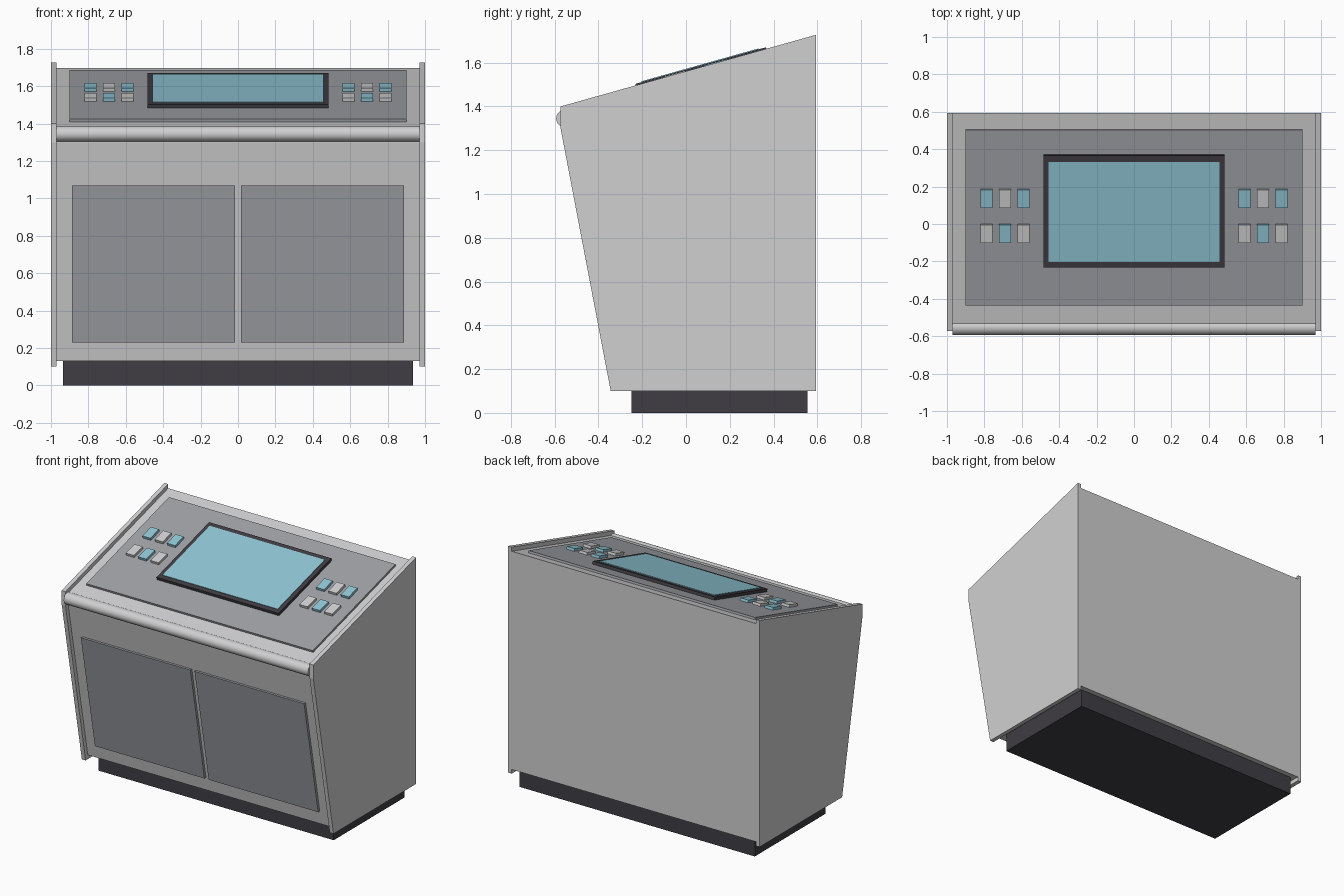
import bpy
import bmesh
from math import atan2, cos, sin, pi

if "Cube" in bpy.data.objects:
    bpy.data.objects.remove(bpy.data.objects["Cube"], do_unlink=True)


def material(name, r, g, b):
    m = bpy.data.materials.new(name)
    m.use_nodes = True
    m.diffuse_color = (r, g, b, 1)
    m.node_tree.nodes["Principled BSDF"].inputs["Base Color"].default_value = (r, g, b, 1)
    return m


LIGHT = material("light grey", 0.63, 0.63, 0.64)
MID = material("mid grey", 0.35, 0.36, 0.385)
DARK = material("charcoal", 0.05, 0.047, 0.056)
BLUE = material("screen blue", 0.28, 0.57, 0.67)


def extrude(name, profile, x0, x1, mat, smooth=False):
    """Solid made by sweeping a (y, z) outline from x0 to x1."""
    bm = bmesh.new()
    face = bm.faces.new([bm.verts.new((x0, y, z)) for y, z in profile])
    swept = bmesh.ops.extrude_face_region(bm, geom=[face])["geom"]
    verts = [g for g in swept if isinstance(g, bmesh.types.BMVert)]
    bmesh.ops.translate(bm, verts=verts, vec=(x1 - x0, 0, 0))
    bmesh.ops.recalc_face_normals(bm, faces=bm.faces)
    mesh = bpy.data.meshes.new(name)
    bm.to_mesh(mesh)
    bm.free()
    mesh.materials.append(mat)
    obj = bpy.data.objects.new(name, mesh)
    bpy.context.collection.objects.link(obj)
    if smooth:
        bpy.ops.object.select_all(action="DESELECT")
        obj.select_set(True)
        bpy.context.view_layer.objects.active = obj
        bpy.ops.object.shade_smooth_by_angle()
    return obj


# Side outline: upright lip, sloping desk top, front tapering in to the floor
FRONT, BACK = -0.573, 0.593
LIP_LOW, LIP_TOP, REAR_TOP = 1.30, 1.40, 1.727
FOOT_Y, FOOT_Z = -0.344, 0.10
SLOPE = (REAR_TOP - LIP_TOP) / (BACK - FRONT)
TILT = atan2(REAR_TOP - LIP_TOP, BACK - FRONT)
TAPER = (FOOT_Y - FRONT) / (LIP_LOW - FOOT_Z)


def top_z(y):
    return LIP_TOP + (y - FRONT) * SLOPE


def front_y(z):
    return FRONT + (LIP_LOW - z) * TAPER


def desk_slab(name, x0, x1, y0, y1, low, high, mat):
    """Slab parallel to the desk; low and high are depths from the panel tops."""
    def point(y, h):
        return (y - h * sin(TILT), top_z(y) + h * cos(TILT))
    extrude(name, [point(y0, low), point(y1, low), point(y1, high), point(y0, high)],
            x0, x1, mat)


# Side panels
panel = [(FOOT_Y, FOOT_Z), (BACK, FOOT_Z), (BACK, REAR_TOP),
         (FRONT, LIP_TOP), (FRONT, LIP_LOW)]
for side, s in (("left", 1), ("right", -1)):
    extrude(side + "_side_panel", panel, s * 0.97, s * 1.0, LIGHT)

# Cabinet body, set in from the side panels at the front and top
INSET, BASE_TOP = 0.03, 0.13
extrude("cabinet_body",
        [(front_y(BASE_TOP) + INSET, BASE_TOP), (BACK, BASE_TOP), (BACK, REAR_TOP - INSET),
         (FRONT + INSET, top_z(FRONT + INSET) - INSET), (FRONT + INSET, LIP_LOW)],
        -0.97, 0.97, LIGHT)

# Plinth
extrude("plinth", [(-0.249, 0), (0.555, 0), (0.555, BASE_TOP), (-0.249, BASE_TOP)],
        -0.935, 0.935, DARK)

# Doors on the tapering front
for side, s in (("left", 1), ("right", -1)):
    door = [(front_y(z) + d, z) for z, d in
            ((0.23, 0.032), (1.07, 0.032), (1.07, 0.012), (0.23, 0.012))]
    extrude(side + "_door", door, s * 0.017, s * 0.887, MID)

# Rounded hand rail along the front lip
rail = [(-0.552 + 0.041 * cos(2 * pi * i / 32), 1.345 + 0.041 * sin(2 * pi * i / 32))
        for i in range(32)]
extrude("hand_rail", rail, -0.97, 0.97, LIGHT, smooth=True)

# Control desk, screen frame and screen
desk_slab("control_desk", -0.9, 0.9, -0.44, 0.498, -0.035, -0.014, MID)
desk_slab("screen_frame", -0.485, 0.485, -0.23, 0.367, -0.016, 0.007, DARK)
desk_slab("screen", -0.457, 0.457, -0.2, 0.334, 0.0, 0.011, BLUE)

# Buttons in two alternating rows on each side
for side, s in (("left", 1), ("right", -1)):
    for row, y in enumerate((-0.1, 0.087)):
        for col in range(3):
            x = s * (0.592 + 0.098 * col)
            desk_slab(f"{side}_button_{row}_{col}", x - 0.032, x + 0.032, y, y + 0.097,
                      -0.016, 0.004, BLUE if (row + col) % 2 else LIGHT)
